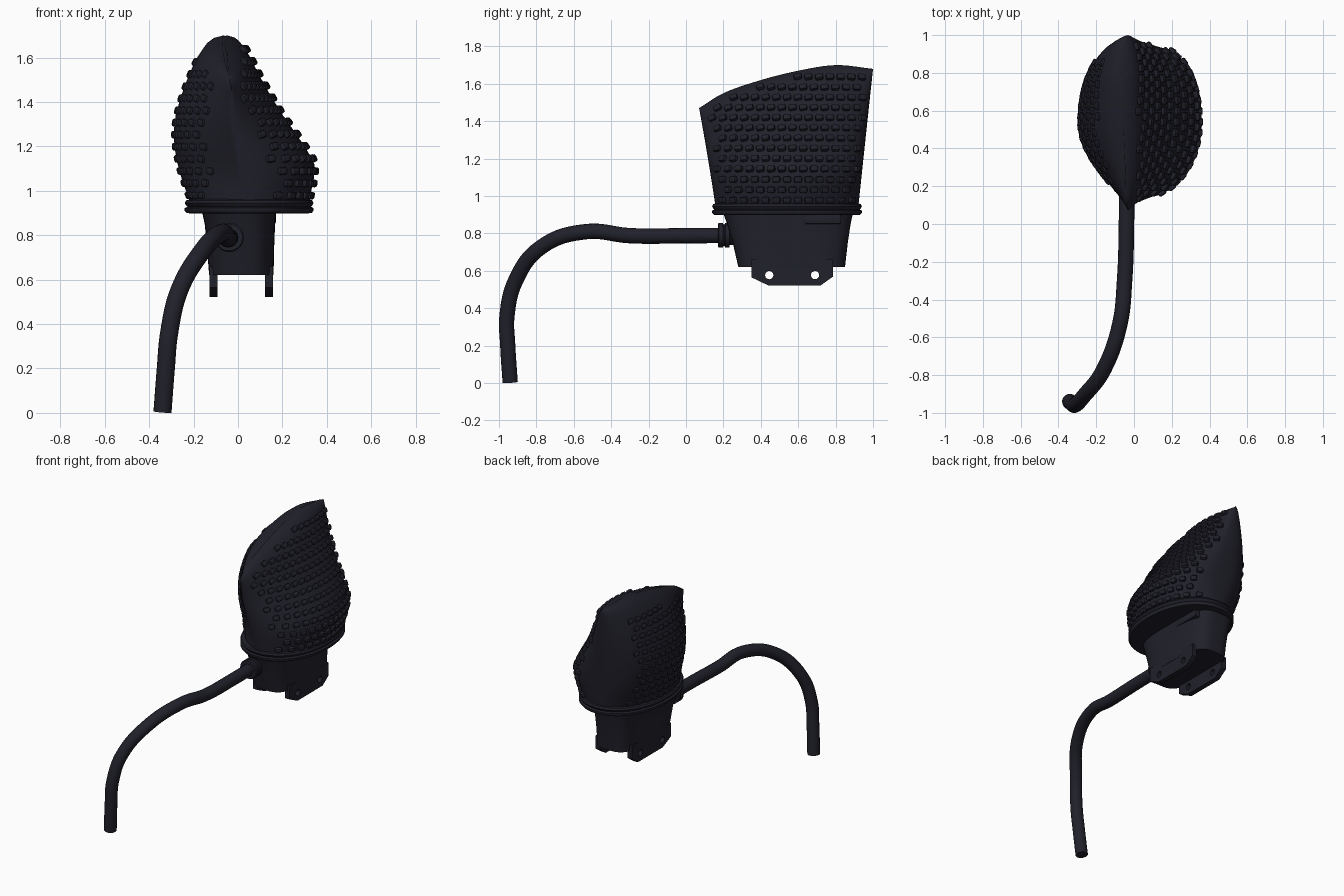
import bpy, bmesh, math
from mathutils import Matrix, Vector

cube = bpy.data.objects.get("Cube")
if cube:
    bpy.data.objects.remove(cube)

mat = bpy.data.materials.new("dark_slate")
mat.use_nodes = True
mat.diffuse_color = (0.015, 0.015, 0.024, 1)
mat.node_tree.nodes["Principled BSDF"].inputs["Base Color"].default_value = mat.diffuse_color


def finish(name, bm, angle=40):
    """Turn a bmesh into a smooth-shaded object with sharp edges kept."""
    bmesh.ops.recalc_face_normals(bm, faces=bm.faces)
    mesh = bpy.data.meshes.new(name)
    bm.to_mesh(mesh)
    bm.free()
    obj = bpy.data.objects.new(name, mesh)
    bpy.context.collection.objects.link(obj)
    mesh.materials.append(mat)
    bpy.ops.object.select_all(action='DESELECT')
    obj.select_set(True)
    bpy.context.view_layer.objects.active = obj
    bpy.ops.object.shade_smooth_by_angle(angle=math.radians(angle))
    return obj


def skin(name, rings, angle=40):
    """Bridge closed rings of points and cap both ends."""
    bm = bmesh.new()
    loops = [[bm.verts.new(p) for p in ring] for ring in rings]
    n = len(loops[0])
    for a, b in zip(loops, loops[1:]):
        for i in range(n):
            j = (i + 1) % n
            bm.faces.new((a[i], a[j], b[j], b[i]))
    bm.faces.new(loops[0])
    bm.faces.new(loops[-1])
    bmesh.ops.remove_doubles(bm, verts=bm.verts, dist=0.0005)
    return finish(name, bm, angle)


def oval_ring(z, x0, x1, y0, y1, power=1.0, n=64):
    """Horizontal superellipse; power below 1 is boxier."""
    pts = []
    for i in range(n):
        a = 2 * math.pi * i / n
        c, s = math.cos(a), math.sin(a)
        pts.append(((x0 + x1) / 2 + (x1 - x0) / 2 * math.copysign(abs(c) ** power, c),
                    (y0 + y1) / 2 + (y1 - y0) / 2 * math.copysign(abs(s) ** power, s), z))
    return pts


def spline(keys, t):
    """Smooth value through (t, value) keys."""
    i = 0
    while i < len(keys) - 2 and t > keys[i + 1][0]:
        i += 1

    def slope(k):
        lo, hi = keys[max(k - 1, 0)], keys[min(k + 1, len(keys) - 1)]
        return (hi[1] - lo[1]) / (hi[0] - lo[0])
    (t0, v0), (t1, v1) = keys[i], keys[i + 1]
    h = t1 - t0
    u = (t - t0) / h
    return ((2*u**3 - 3*u*u + 1) * v0 + (u**3 - 2*u*u + u) * h * slope(i)
            + (3*u*u - 2*u**3) * v1 + (u**3 - u*u) * h * slope(i + 1))


# Hood: ridge line along y, and side outlines from base to ridge
BASE = 0.93
RIDGE = [(0.07, 1.47), (0.2, 1.55), (0.4, 1.62), (0.6, 1.67), (0.8, 1.7), (1.0, 1.68)]
LEFT = [(0, 0.315), (0.25, 0.345), (0.37, 0.3), (0.57, 0.195), (0.78, 0.1), (0.92, 0.04), (0.985, -0.01), (1, -0.05)]
RIGHT = [(0, -0.21), (0.25, -0.27), (0.45, -0.29), (0.62, -0.27), (0.85, -0.205), (0.95, -0.155), (0.985, -0.12), (1, -0.07)]


def hood_span(t):
    return 0.16 - 0.09 * t, 0.92 + 0.08 * t


def hood_point(t, a):
    y0, y1 = hood_span(t)
    c, s = math.cos(a), math.sin(a)
    y = (y0 + y1) / 2 + (y1 - y0) / 2 * c
    mid = 0.05 - 0.08 * min(1, 1.5 * t)
    # Blunt back, rounded left front, pointed right front
    if s > 0:
        edge, target = spline(LEFT, t), 0.5 if c > 0 else 0.95
    else:
        edge, target = spline(RIGHT, t), 0.7 if c > 0 else 2.4
    power = 1 + (target - 1) * min(1, 4 * t)
    width = 0.78 * abs(s) ** power + 0.22 * abs(s)
    return Vector((mid + (edge - mid) * width, y, BASE + t * (spline(RIDGE, y) - BASE)))


levels = [0, 0.08, 0.17, 0.26, 0.36, 0.46, 0.56, 0.66, 0.75, 0.83, 0.89, 0.93, 0.96, 0.985, 1]
skin("hood", [[hood_point(t, 2 * math.pi * i / 72) for i in range(72)] for t in levels], 60)

# Rows of rounded studs lying on both sides of the hood
bm = bmesh.new()
for side, depth, front, back, top in ((1, 0.04, -0.9, 0.95, 0.955), (-1, 0.022, -0.72, 0.75, 0.9)):
    for row in range(13):
        z = 0.98 + row * 0.0545
        for col in range(17):
            y = 0.085 + 0.057 * (col + 0.5 * (row % 2))
            if y > 0.975:
                continue
            t = (z - BASE) / (spline(RIDGE, y) - BASE)
            y0, y1 = hood_span(t)
            c = (2 * y - y0 - y1) / (y1 - y0)
            if t > top or not front < c < back:
                continue
            a = side * math.acos(c)
            p = hood_point(t, a)
            along = (hood_point(t, a + 0.02) - hood_point(t, a - 0.02)).normalized()
            normal = along.cross(hood_point(t + 0.02, a) - hood_point(t - 0.02, a)).normalized()
            frame = Matrix((normal, along, normal.cross(along))).transposed().to_4x4()
            bmesh.ops.create_cube(bm, size=1, matrix=Matrix.Translation(p) @ frame
                                  @ Matrix.Diagonal((depth, 0.043, 0.033, 1)))
bmesh.ops.bevel(bm, geom=list(bm.edges), offset=0.009, segments=2, affect='EDGES', profile=0.5)
finish("hood_studs", bm)

# Double lip around the bottom of the hood
lip = [(0.898, -0.03), (0.9, -0.008), (0.91, 0), (0.922, 0), (0.928, -0.012), (0.934, -0.006),
       (0.945, 0), (0.957, -0.006), (0.963, -0.03)]
skin("hood_lip", [oval_ring(z, -0.24 - g, 0.34 + g, 0.14 - g, 0.94 + g, 0.95) for z, g in lip])

# Mounting body that tapers downward
body = [(0.62, -0.13, 0.16, 0.28, 0.85), (0.75, -0.14, 0.163, 0.25, 0.865),
        (0.85, -0.15, 0.167, 0.22, 0.88), (0.92, -0.165, 0.172, 0.195, 0.895)]
skin("mount_body", [oval_ring(*s, power=0.6) for s in body])

# Small connector block under the lip
bm = bmesh.new()
bmesh.ops.create_cube(bm, size=1, matrix=Matrix.Translation((0.145, 0.73, 0.875)) @ Matrix.Diagonal((0.05, 0.2, 0.05, 1)))
bmesh.ops.bevel(bm, geom=list(bm.edges), offset=0.008, segments=2, affect='EDGES', profile=0.5)
finish("connector_block", bm)


def curve_object(name, data, matrix=Matrix()):
    """Bake a curve into a mesh object."""
    tmp = bpy.data.objects.new(name + "_curve", data)
    bpy.context.collection.objects.link(tmp)
    graph = bpy.context.evaluated_depsgraph_get()
    mesh = bpy.data.meshes.new_from_object(tmp.evaluated_get(graph))
    bpy.data.objects.remove(tmp)
    bm = bmesh.new()
    bm.from_mesh(mesh)
    bm.transform(matrix)
    bmesh.ops.remove_doubles(bm, verts=bm.verts, dist=0.0001)
    return finish(name, bm)


# Two bracket plates with bolt holes, drawn in the y-z plane
outline = [(0.35, 0.66), (0.35, 0.565), (0.44, 0.522), (0.72, 0.522), (0.787, 0.57), (0.787, 0.66)]
holes = [[(y + 0.022 * math.cos(k * math.pi / 10), 0.577 + 0.022 * math.sin(k * math.pi / 10))
          for k in range(20)] for y in (0.445, 0.69)]
to_side = Matrix(((0, 0, 1, 0), (1, 0, 0, 0), (0, 1, 0, 0), (0, 0, 0, 1)))
for name, x in (("bracket_plate_left", 0.14), ("bracket_plate_right", -0.11)):
    data = bpy.data.curves.new(name, 'CURVE')
    data.dimensions = '2D'
    data.fill_mode = 'BOTH'
    data.extrude = 0.018
    for shape in [outline] + holes:
        sp = data.splines.new('POLY')
        sp.points.add(len(shape) - 1)
        for pt, (u, v) in zip(sp.points, shape):
            pt.co = (u, v, 0, 1)
        sp.use_cyclic_u = True
    curve_object(name, data, Matrix.Translation((x, 0, 0)) @ to_side)

# Bent tube running forward and down to the floor
path = [(-0.04, 0.3, 0.79), (-0.04, 0, 0.788), (-0.05, -0.3, 0.788), (-0.075, -0.53, 0.81),
        (-0.16, -0.77, 0.73), (-0.265, -0.91, 0.55), (-0.31, -0.957, 0.36), (-0.325, -0.953, 0.2),
        (-0.34, -0.94, 0.004)]
data = bpy.data.curves.new("tube", 'CURVE')
data.dimensions = '3D'
data.bevel_depth = 0.041
data.bevel_resolution = 6
data.resolution_u = 8
data.use_fill_caps = True
sp = data.splines.new('BEZIER')
sp.bezier_points.add(len(path) - 1)
for bp, co in zip(sp.bezier_points, path):
    bp.co = co
    bp.handle_left_type = bp.handle_right_type = 'AUTO'
curve_object("tube", data)

# Stepped collar where the tube enters the body
turn = Matrix.Translation((-0.04, 0, 0.79)) @ Matrix.Rotation(math.pi / 2, 4, 'X')
collar = [(0.17, 0.045), (0.17, 0.06), (0.176, 0.066), (0.197, 0.066), (0.2, 0.058), (0.206, 0.058),
          (0.21, 0.066), (0.232, 0.066), (0.234, 0.052), (0.32, 0.052)]
skin("tube_collar", [[turn @ Vector(p) for p in oval_ring(-y, -r, r, -r, r, n=32)] for y, r in collar])
